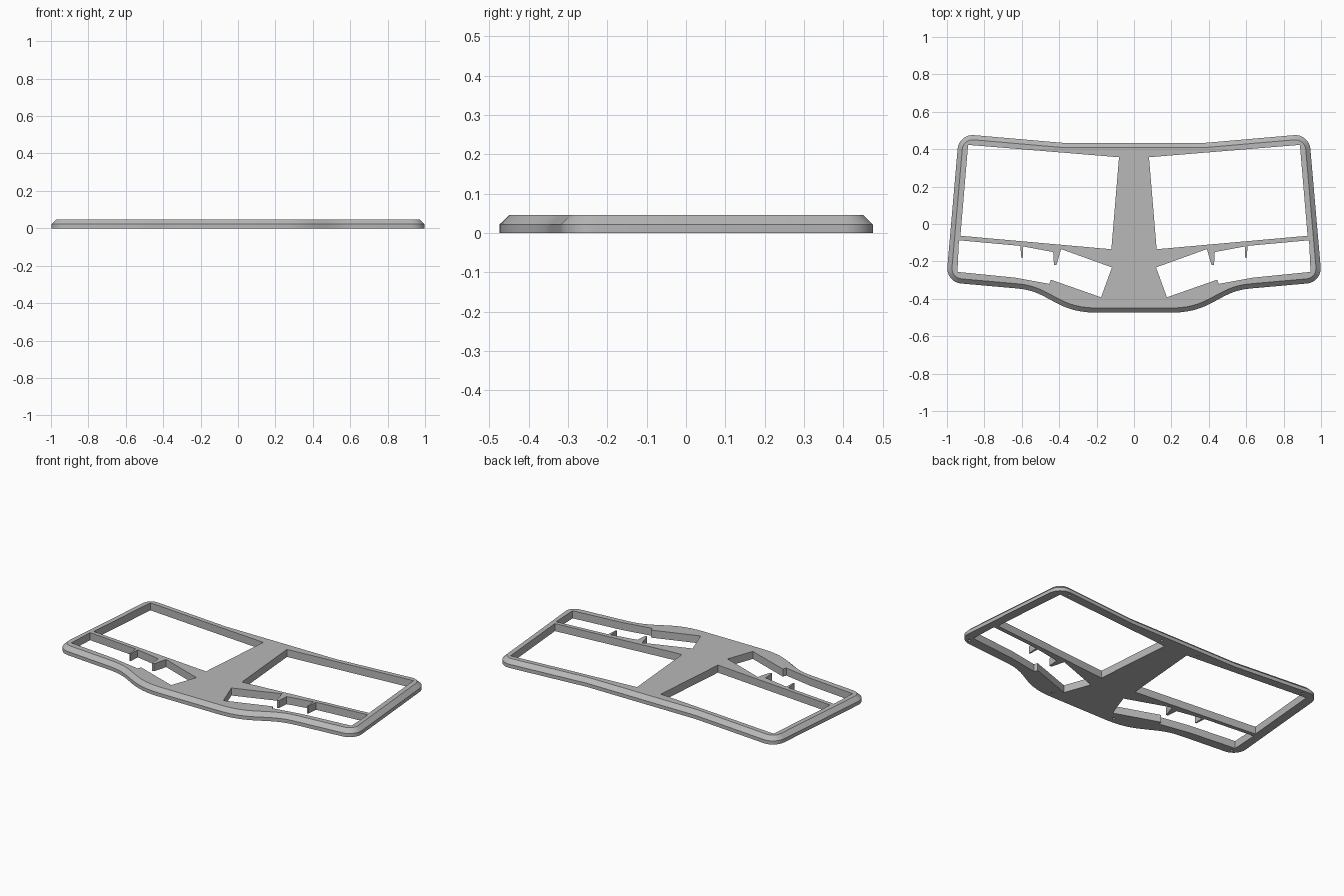
import bpy, bmesh
from math import sin, cos, pi, radians
from mathutils import Vector

if "Cube" in bpy.data.objects:
    bpy.data.objects.remove(bpy.data.objects["Cube"])

TOP, WAIST, CHAMFER = 0.046, 0.022, 0.025


def fillet(prev, corner, nxt, r, steps=8):
    """Quarter arc for a square corner."""
    p = Vector(corner)
    d1 = (Vector(prev) - p).normalized()
    d2 = (Vector(nxt) - p).normalized()
    centre = p + r * (d1 + d2)
    return [centre - r * (d2 * cos(t) + d1 * sin(t))
            for t in (i * pi / 2 / steps for i in range(steps + 1))]


def bezier(a, b, c, d, steps=14):
    a, b, c, d = map(Vector, (a, b, c, d))
    return [a * (1 - t)**3 + b * 3 * t * (1 - t)**2 + c * 3 * t * t * (1 - t) + d * t**3
            for t in (i / steps for i in range(steps + 1))]


def mirrored(points):
    return [Vector((-p[0], p[1])) for p in reversed(points)]


def inset(points, dist):
    """Mitred inward offset of a clockwise loop."""
    result = []
    for i, p in enumerate(points):
        e1 = (p - points[i - 1]).normalized()
        e2 = (points[(i + 1) % len(points)] - p).normalized()
        n1, n2 = Vector((e1.y, -e1.x)), Vector((e2.y, -e2.x))
        result.append(p + (n1 + n2) * dist / (1 + n1.dot(n2)))
    return result


# Outer outline: back edge, rounded corners, swept front edge
back, back_corner = (0.37, 0.433), (0.936, 0.482)
front_corner, front = (1.005, -0.311), (0.62, -0.345)
half = [Vector(back)]
half += fillet(back, back_corner, front_corner, 0.08)
half += fillet(back_corner, front_corner, front, 0.08)
half += bezier(front, (0.45, -0.36), (0.42, -0.474), (0.2, -0.474))
outline = half + mirrored(half)

# Openings on the left half
main_opening = [(0.887, 0.423), (0.08, 0.357), (0.121, -0.135), (0.928, -0.063)]
thumb_opening = [
    (0.936, -0.087), (0.608, -0.117),
    (0.602, -0.183), (0.595, -0.183), (0.592, -0.12),      # thin rib
    (0.432, -0.15), (0.428, -0.218), (0.414, -0.218), (0.39, -0.134),  # wide rib
    (0.118, -0.232), (0.176, -0.392),
    (0.444, -0.298), (0.453, -0.32), (0.635, -0.287), (0.944, -0.256)]
openings = []
for shape in (main_opening, thumb_opening):
    openings += [[Vector(p) for p in shape], mirrored(shape)]

# Blind screw holes in the underside
screws = []
for x, y in ((0.84, 0.447), (0.13, 0.392), (0.945, -0.288), (0.22, -0.435)):
    for s in (1, -1):
        screws.append([Vector((s * x + 0.008 * cos(k * pi / 6), y + 0.008 * sin(k * pi / 6)))
                       for k in range(12)])

bm = bmesh.new()


def ring(points, z):
    return [bm.verts.new((p[0], p[1], z)) for p in points]


def bridge(a, b):
    n = len(a)
    for i in range(n):
        j = (i + 1) % n
        bm.faces.new((a[i], a[j], b[j], b[i]))


def fill(loops, up):
    edges = []
    for loop in loops:
        for i, v in enumerate(loop):
            w = loop[i - 1]
            edges.append(bm.edges.get((v, w)) or bm.edges.new((v, w)))
    bmesh.ops.triangle_fill(bm, edges=edges, use_beauty=True, normal=(0, 0, up))


# Outer wall and chamfer
base, waist = ring(outline, 0), ring(outline, WAIST)
rim = ring(inset(outline, CHAMFER), TOP)
bridge(base, waist)
bridge(waist, rim)
lower, upper = [base], [rim]

# Opening walls
for shape in openings:
    a, b = ring(shape, 0), ring(shape, TOP)
    bridge(a, b)
    lower.append(a)
    upper.append(b)

# Screw hole walls and ends
for shape in screws:
    a, b = ring(shape, 0), ring(shape, 0.02)
    bridge(a, b)
    bm.faces.new(b)
    lower.append(a)

fill(lower, -1)
fill(upper, 1)
bmesh.ops.recalc_face_normals(bm, faces=bm.faces)

mesh = bpy.data.meshes.new("case_frame")
bm.to_mesh(mesh)
bm.free()
frame = bpy.data.objects.new("case_frame", mesh)
bpy.context.collection.objects.link(frame)

# Single grey material
grey = bpy.data.materials.new("light_grey")
grey.use_nodes = True
colour = (0.48, 0.48, 0.48, 1)
grey.diffuse_color = colour
grey.node_tree.nodes["Principled BSDF"].inputs["Base Color"].default_value = colour
mesh.materials.append(grey)

bpy.ops.object.select_all(action="DESELECT")
frame.select_set(True)
bpy.context.view_layer.objects.active = frame
bpy.ops.object.shade_smooth_by_angle(angle=radians(25))
